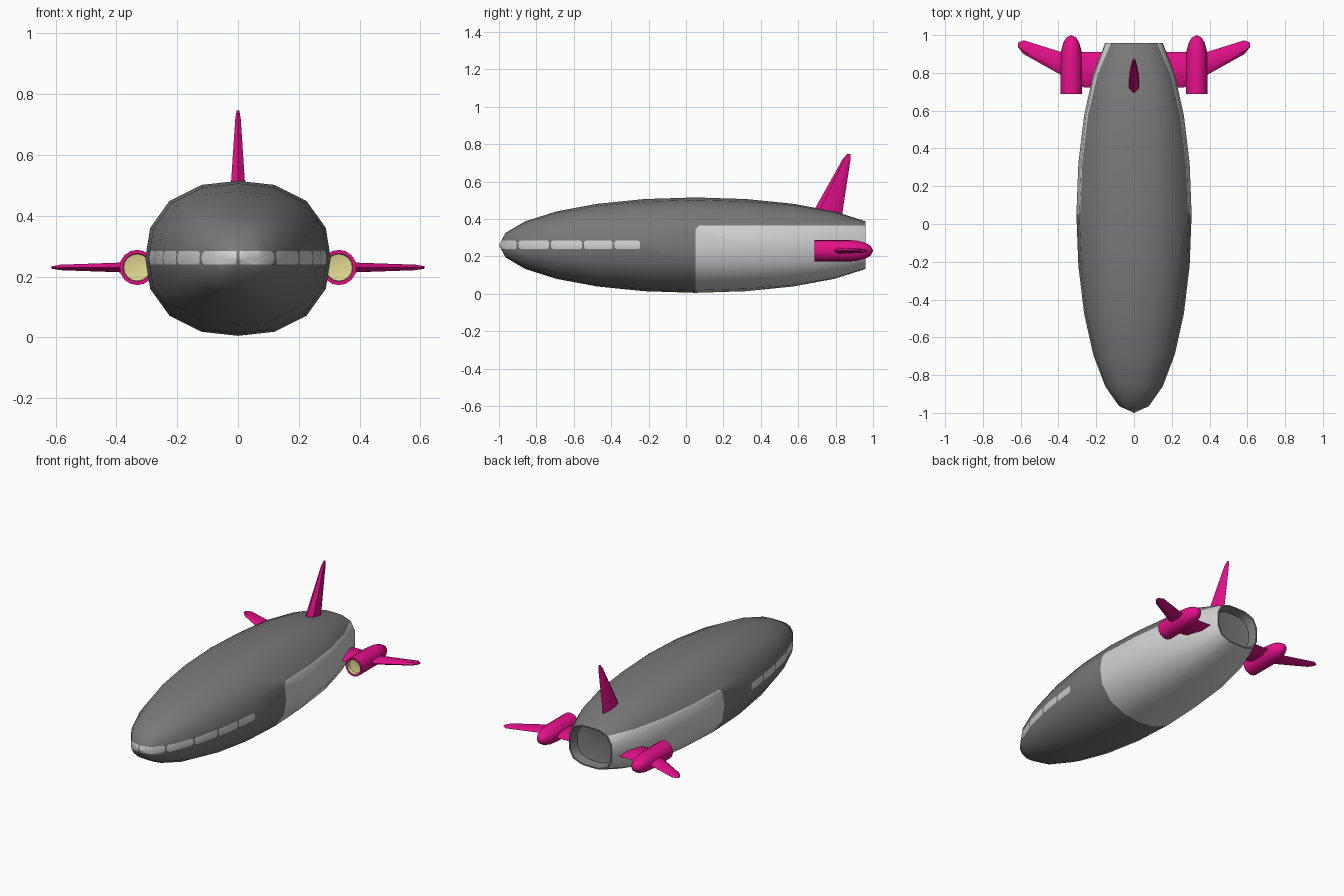
import bpy, bmesh, math
from mathutils import Vector

if "Cube" in bpy.data.objects:
    bpy.data.objects.remove(bpy.data.objects["Cube"])


def material(name, rgb):
    m = bpy.data.materials.new(name)
    m.diffuse_color = (*rgb, 1)
    m.use_nodes = True
    m.node_tree.nodes["Principled BSDF"].inputs["Base Color"].default_value = m.diffuse_color
    return m


GREY = material("hull grey", (0.19, 0.19, 0.19))
WHITE = material("light grey", (0.65, 0.65, 0.65))
PINK = material("magenta", (0.76, 0.005, 0.25))
YELLOW = material("pale yellow", (0.76, 0.71, 0.29))


def loft(rings):
    """Skin a list of point rings; one-point rings become poles."""
    bm = bmesh.new()
    vs = [[bm.verts.new(p) for p in r] for r in rings]
    for a, b in zip(vs, vs[1:]):
        n = max(len(a), len(b))
        for i in range(n):
            j = (i + 1) % n
            if len(a) == 1:
                bm.faces.new((a[0], b[j], b[i]))
            elif len(b) == 1:
                bm.faces.new((a[i], a[j], b[0]))
            else:
                bm.faces.new((a[i], a[j], b[j], b[i]))
    return bm


def finish(bm, name, mats, angle=40, mirror=False, recalc=True):
    if recalc:
        bmesh.ops.recalc_face_normals(bm, faces=bm.faces)
    me = bpy.data.meshes.new(name)
    bm.to_mesh(me)
    bm.free()
    ob = bpy.data.objects.new(name, me)
    bpy.context.collection.objects.link(ob)
    for m in mats:
        me.materials.append(m)
    bpy.ops.object.select_all(action='DESELECT')
    ob.select_set(True)
    bpy.context.view_layer.objects.active = ob
    bpy.ops.object.shade_smooth_by_angle(angle=math.radians(angle))
    if mirror:
        mod = ob.modifiers.new("mirror", 'MIRROR')
        mod.use_mirror_merge = False
    return ob


# Hull: squarish ellipsoid, 16 sides, cut off at the tail
CY, CZ, RX, RY, RZ = 0.05, 0.26, 0.305, 1.05, 0.255


def hull_ring(y, s, n):
    pts = []
    for k in range(16):
        t = k * math.pi / 8
        c, d = math.cos(t), math.sin(t)
        r = s * (abs(c) ** n + abs(d) ** n) ** (-1 / n)
        pts.append((RX * r * c, y, CZ + RZ * r * d))
    return pts


rings = [[(0, -1, CZ)]]
for k in range(1, 11):
    a = math.radians(15 * k)
    rings.append(hull_ring(CY - RY * math.cos(a), math.sin(a), 2.3 if k < 8 else 2.3 + 0.3 * (k - 7)))
TAIL_Y = CY + RY * math.cos(math.radians(30))
hull = loft(rings)
bmesh.ops.recalc_face_normals(hull, faces=hull.faces)
# open shell: make sure normals point outward
if sum(f.normal.dot(f.calc_center_median() - Vector((0, CY, CZ))) for f in hull.faces) < 0:
    bmesh.ops.reverse_faces(hull, faces=hull.faces)


def cut(co, no, keep):
    faces = [f for f in hull.faces if keep(f.calc_center_median())]
    geom = set(faces)
    for f in faces:
        geom.update(f.edges)
        geom.update(f.verts)
    bmesh.ops.bisect_plane(hull, geom=list(geom), plane_co=co, plane_no=no, dist=1e-5)


# Cut the window band and the pale belly outline into the hull
Z0, Z1, G, CH = 0.239, 0.284, 0.005, 0.009
GAPS = [-0.9, -0.727, -0.55, -0.387]
END = -0.245
BELLY_Z, BELLY_CH = 0.365, 0.022
for z in (Z0, Z1):
    cut((0, 0, z), (0, 0, 1), lambda c: c.y < -0.1)


def in_band(c):
    return Z0 < c.z < Z1


for y in [g + s * G for g in GAPS for s in (-1, 1)] + [END]:
    cut((0, y, 0), (0, 1, 0), lambda c: in_band(c) and c.y < -0.1)
for x in (-G, G):
    cut((x, 0, 0), (1, 0, 0), lambda c: in_band(c) and c.y < -0.9)
PANES = list(zip([-1.1] + [g + G for g in GAPS], [g - G for g in GAPS] + [END]))
for a, b in PANES:
    for y, s in ((a, 1), (b, -1)):
        for z, u in ((Z0, 1), (Z1, -1)):
            cut((0, y + s * CH, z), (0, s, u), lambda c: in_band(c) and a < c.y < b)
cut((0, 0, BELLY_Z), (0, 0, 1), lambda c: c.y > CY)
cut((0, CY + BELLY_CH, BELLY_Z), (0, 1, -1), lambda c: c.y > CY and 0.25 < c.z < BELLY_Z)


def is_pane(c):
    if not in_band(c) or abs(c.x) < G:
        return False
    dz = min(c.z - Z0, Z1 - c.z)
    return any(a < c.y < b and min(c.y - a, b - c.y) + dz > CH for a, b in PANES)


for f in hull.faces:
    c = f.calc_center_median()
    belly = c.y > CY and c.z < BELLY_Z and (c.y - CY) + (BELLY_Z - c.z) > BELLY_CH
    f.material_index = 1 if belly or is_pane(c) else 0
finish(hull, "hull", [GREY, WHITE], 50, recalc=False)

# Recessed tail opening
recess = loft([hull_ring(TAIL_Y, 0.5, 3.2), hull_ring(TAIL_Y, 0.47, 3.2),
               hull_ring(TAIL_Y - 0.05, 0.42, 3), [(0, TAIL_Y - 0.07, CZ)]])
bmesh.ops.recalc_face_normals(recess, faces=recess.faces)
if sum(f.normal.y for f in recess.faces) < 0:
    bmesh.ops.reverse_faces(recess, faces=recess.faces)
finish(recess, "tail_recess", [GREY], recalc=False)


# Engine pods with pale intakes
def pod_ring(y, r):
    if r == 0:
        return [(0.332, y, 0.23)]
    return [(0.332 + r * math.cos(k * math.pi / 8), y, 0.23 + r * math.sin(k * math.pi / 8))
            for k in range(16)]


PROFILE = [(0.72, 0), (0.71, 0.044), (0.688, 0.046), (0.688, 0.058), (0.87, 0.058),
           (0.92, 0.053), (0.96, 0.042), (0.987, 0.026), (1.0, 0)]
pod = loft([pod_ring(y, r) for y, r in PROFILE])
for f in pod.faces:
    c = f.calc_center_median()
    if c.y > 0.689 and c.y < 0.73 and math.hypot(c.x - 0.332, c.z - 0.23) < 0.05:
        f.material_index = 1
finish(pod, "engine_pod", [PINK, YELLOW], 40, mirror=True)


# Wings and tail fin: six-sided lens sections
def section(a, b, h):
    d = b - a
    return [(a, 0), (a + 0.2 * d, h), (a + 0.7 * d, h), (b, 0), (a + 0.7 * d, -h), (a + 0.2 * d, -h)]


def blade(name, rows, place, mirror=False):
    bm = loft([[place(s, y, t) for y, t in section(a, b, h)] for s, a, b, h in rows])
    bmesh.ops.holes_fill(bm, edges=bm.edges, sides=6)
    finish(bm, name, [PINK], 35, mirror)


blade("wing", [(0.13, 0.72, 0.91, 0.022), (0.265, 0.722, 0.91, 0.02), (0.385, 0.788, 0.91, 0.016),
               (0.585, 0.9, 0.973, 0.009), (0.613, 0.935, 0.96, 0.004)],
      lambda s, y, t: (s, y, 0.23 + t), True)
blade("tail_fin", [(0.40, 0.66, 0.832, 0.028), (0.46, 0.692, 0.84, 0.026),
                   (0.72, 0.838, 0.88, 0.009), (0.747, 0.862, 0.88, 0.004)],
      lambda s, y, t: (t, y, s))
